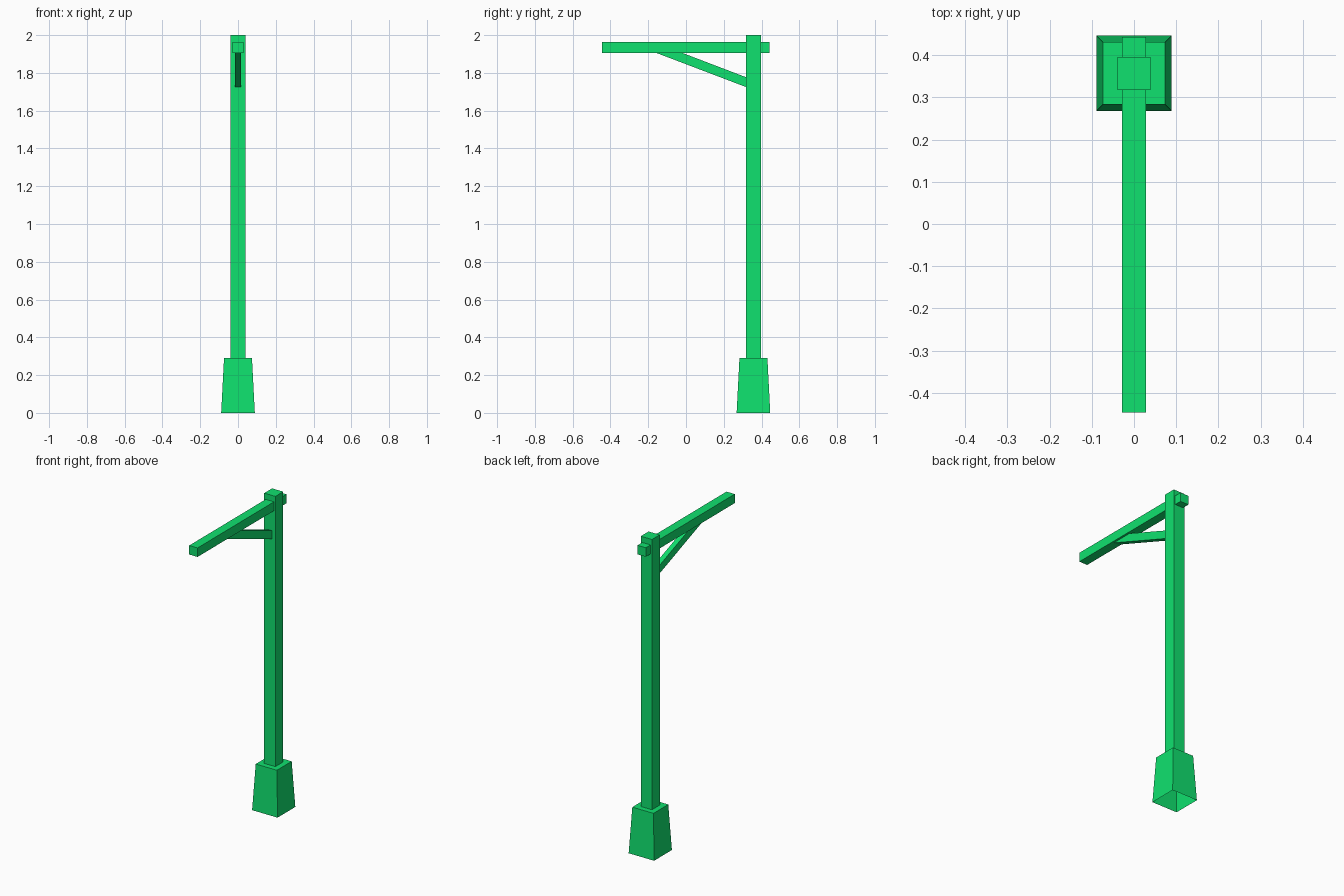
import bpy
import bmesh

if "Cube" in bpy.data.objects:
    bpy.data.objects.remove(bpy.data.objects["Cube"])

POST_Y = 0.357

green = bpy.data.materials.new("green")
green.diffuse_color = (0.005, 0.75, 0.156, 1)
green.use_nodes = True
green.node_tree.nodes["Principled BSDF"].inputs["Base Color"].default_value = green.diffuse_color


def finish(name, bm):
    bmesh.ops.recalc_face_normals(bm, faces=bm.faces)
    mesh = bpy.data.meshes.new(name)
    bm.to_mesh(mesh)
    bm.free()
    mesh.materials.append(green)
    obj = bpy.data.objects.new(name, mesh)
    bpy.context.collection.objects.link(obj)
    return obj


def square_column(name, rings, y):
    """Loft square rings (half width, z); open bottom, closed top."""
    bm = bmesh.new()
    loops = [[bm.verts.new((sx * r, y + sy * r, z))
              for sx, sy in ((-1, -1), (1, -1), (1, 1), (-1, 1))]
             for r, z in rings]
    for a, b in zip(loops, loops[1:]):
        for i in range(4):
            j = (i + 1) % 4
            bm.faces.new((a[i], a[j], b[j], b[i]))
    bm.faces.new(loops[-1])
    return finish(name, bm)


def side_profile(name, points, half_width):
    """Extrude a (y, z) outline symmetrically along x."""
    bm = bmesh.new()
    face = bm.faces.new([bm.verts.new((-half_width, y, z)) for y, z in points])
    ext = bmesh.ops.extrude_face_region(bm, geom=[face], use_keep_orig=True)
    verts = [g for g in ext["geom"] if isinstance(g, bmesh.types.BMVert)]
    bmesh.ops.translate(bm, verts=verts, vec=(2 * half_width, 0, 0))
    return finish(name, bm)


# Tapered hollow foot stepping in to the upright post
square_column("post_and_foot",
              [(0.089, 0), (0.074, 0.29), (0.039, 0.29), (0.039, 2.0)], POST_Y)

# Horizontal arm passing through the post
side_profile("arm", [(-0.446, 1.906), (0.443, 1.906),
                     (0.443, 1.963), (-0.446, 1.963)], 0.029)

# Diagonal brace between the post and the underside of the arm
side_profile("brace", [(-0.158, 1.906), (0.318, 1.725),
                       (0.318, 1.777), (-0.02, 1.906)], 0.016)
